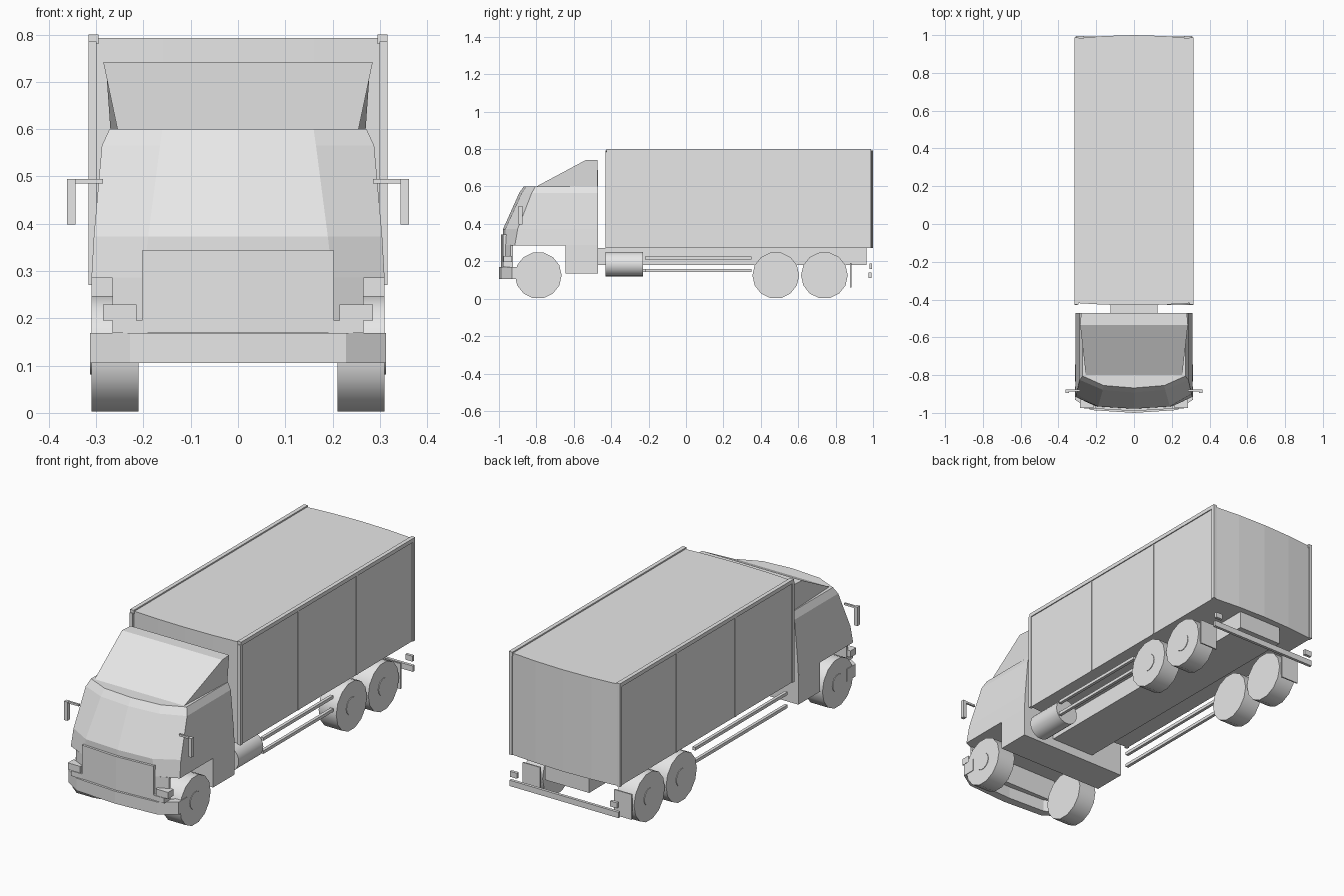
import bpy, bmesh, math
from mathutils import Matrix

cube = bpy.data.objects.get("Cube")
if cube:
    bpy.data.objects.remove(cube, do_unlink=True)

grey = bpy.data.materials.new("light_grey")
grey.use_nodes = True
grey.diffuse_color = (0.8, 0.8, 0.8, 1)
grey.node_tree.nodes["Principled BSDF"].inputs["Base Color"].default_value = (0.8, 0.8, 0.8, 1)
SIDES = (("left", 1), ("right", -1))


def finish(name, bm):
    bmesh.ops.recalc_face_normals(bm, faces=bm.faces)
    mesh = bpy.data.meshes.new(name)
    bm.to_mesh(mesh)
    bm.free()
    mesh.materials.append(grey)
    ob = bpy.data.objects.new(name, mesh)
    bpy.context.collection.objects.link(ob)
    return ob


def box(name, x, y, z):
    """Box from (low, high) ranges."""
    bm = bmesh.new()
    bmesh.ops.create_cube(bm, size=1)
    for v in bm.verts:
        for i, r in enumerate((x, y, z)):
            v.co[i] = r[0] if v.co[i] < 0 else r[1]
    return finish(name, bm)


def side_box(name, x, y, z):
    """The same box on both sides."""
    for side, s in SIDES:
        box(side + "_" + name, sorted((s * x[0], s * x[1])), y, z)


def loft(name, rings):
    """Join mirrored plan outlines, each given as (height, half outline)."""
    bm = bmesh.new()
    loops = []
    for z, half in rings:
        full = half + [(-x, y) for x, y in reversed(half) if x > 0]
        loops.append([bm.verts.new((x, y, z)) for x, y in full])
    n = len(loops[0])
    for a, b in zip(loops, loops[1:]):
        for i in range(n):
            j = (i + 1) % n
            bm.faces.new((a[i], a[j], b[j], b[i]))
    bm.faces.new(loops[0])
    bm.faces.new(loops[-1])
    return finish(name, bm)


def prism(name, half, low, high):
    return loft(name, [(low, half), (high, half)])


def cylinder(name, centre, radius, length, axis, sides):
    bm = bmesh.new()
    bmesh.ops.create_cone(bm, cap_ends=True, segments=sides, radius1=radius,
                          radius2=radius, depth=length)
    bm.transform(Matrix.Translation(centre) @ Matrix.Rotation(math.pi / 2, 4, axis))
    ob = finish(name, bm)
    bpy.ops.object.select_all(action="DESELECT")
    ob.select_set(True)
    bpy.context.view_layer.objects.active = ob
    bpy.ops.object.shade_smooth_by_angle(angle=math.radians(35))
    return ob


# Cargo body with bowed ends, roof rails, corner posts and panel seams
prism("cargo_body", [(0, -0.43), (0.16, -0.427), (0.311, -0.418), (0.311, 0.982),
                     (0.16, 0.995), (0, 1.0)], 0.27, 0.793)
side_box("roof_rail", (0.295, 0.316), (-0.425, 0.988), (0.78, 0.8))
side_box("front_post", (0.299, 0.316), (-0.43, -0.413), (0.27, 0.785))
side_box("rear_post", (0.299, 0.316), (0.97, 0.988), (0.27, 0.785))
for i, y in enumerate((0.045, 0.52)):
    side_box("panel_seam_%d" % (i + 1), (0.309, 0.314), (y - 0.005, y + 0.005), (0.27, 0.785))

# Chassis
box("chassis", (-0.125, 0.125), (-0.5, 0.965), (0.18, 0.272))


# Cab shell, lofted from belt to roof
def cab_plan(width, corner, mid_x, mid_y, front):
    return [(0, front), (mid_x, mid_y), (width, corner), (width, -0.47)]


loft("cab", [(0.285, cab_plan(0.31, -0.915, 0.2, -0.966, -0.978)),
             (0.373, cab_plan(0.305, -0.9, 0.19, -0.966, -0.978)),
             (0.565, cab_plan(0.288, -0.825, 0.165, -0.878, -0.892)),
             (0.6, cab_plan(0.272, -0.805, 0.16, -0.855, -0.868))])
prism("cab_lower_front", [(0, -0.978), (0.2, -0.966), (0.265, -0.937), (0.265, -0.925)],
      0.168, 0.286)
box("cab_lower_rear", (-0.31, 0.31), (-0.645, -0.47), (0.135, 0.286))
prism("grille_panel", [(0, -0.99), (0.203, -0.978), (0.203, -0.96)], 0.17, 0.343)

# Bumper wrapping round the front corners
prism("front_bumper", [(0, -1.0), (0.228, -0.985), (0.313, -0.93), (0.313, -0.86),
                       (0.275, -0.86), (0.275, -0.915), (0.21, -0.945), (0, -0.955)],
      0.105, 0.169)
side_box("headlight", (0.215, 0.285), (-0.975, -0.93), (0.195, 0.229))
side_box("headlight_step", (0.19, 0.265), (-0.978, -0.93), (0.169, 0.195))

# Roof air deflector, an open shell
bm = bmesh.new()
edge = []
for s in (1, -1):
    edge.append([bm.verts.new((s * x, y, z)) for x, y, z in
                 ((0.255, -0.8, 0.6), (0.285, -0.535, 0.742),
                  (0.28, -0.472, 0.742), (0.27, -0.472, 0.6))])
a, b = edge
bm.faces.new((a[0], a[1], b[1], b[0]))
bm.faces.new((a[1], a[2], b[2], b[1]))
bm.faces.new(a)
bm.faces.new(b)
deflector = finish("roof_deflector", bm)
shell = deflector.modifiers.new("thickness", "SOLIDIFY")
shell.thickness = 0.008

# Mirrors
side_box("mirror_arm", (0.285, 0.362), (-0.887, -0.877), (0.485, 0.495))
side_box("mirror", (0.344, 0.362), (-0.895, -0.875), (0.398, 0.495))

# Wheels with hubs
for axle, y in (("front", -0.79), ("middle", 0.48), ("rear", 0.74)):
    for side, s in SIDES:
        name = side + "_" + axle
        cylinder(name + "_wheel", (s * 0.26, y, 0.125), 0.125, 0.1, "Y", 14)
        cylinder(name + "_hub", (s * 0.309, y, 0.125), 0.045, 0.008, "Y", 14)

# Tank and side guards
cylinder("fuel_tank", (0.24, -0.33, 0.185), 0.065, 0.2, "X", 24)
for name, z in (("upper", 0.217), ("lower", 0.15)):
    for side, x, start in (("left", 0.29, -0.22), ("right", -0.29, -0.4)):
        box(side + "_" + name + "_side_guard", (x - 0.008, x + 0.008), (start, 0.35),
            (z - 0.008, z + 0.008))

# Rear mudflaps, bar and lamps
side_box("mudflap", (0.21, 0.31), (0.877, 0.884), (0.06, 0.19))
box("rear_bar", (-0.31, 0.31), (0.977, 0.992), (0.11, 0.14))
side_box("rear_lamp", (0.265, 0.305), (0.98, 0.995), (0.16, 0.188))
